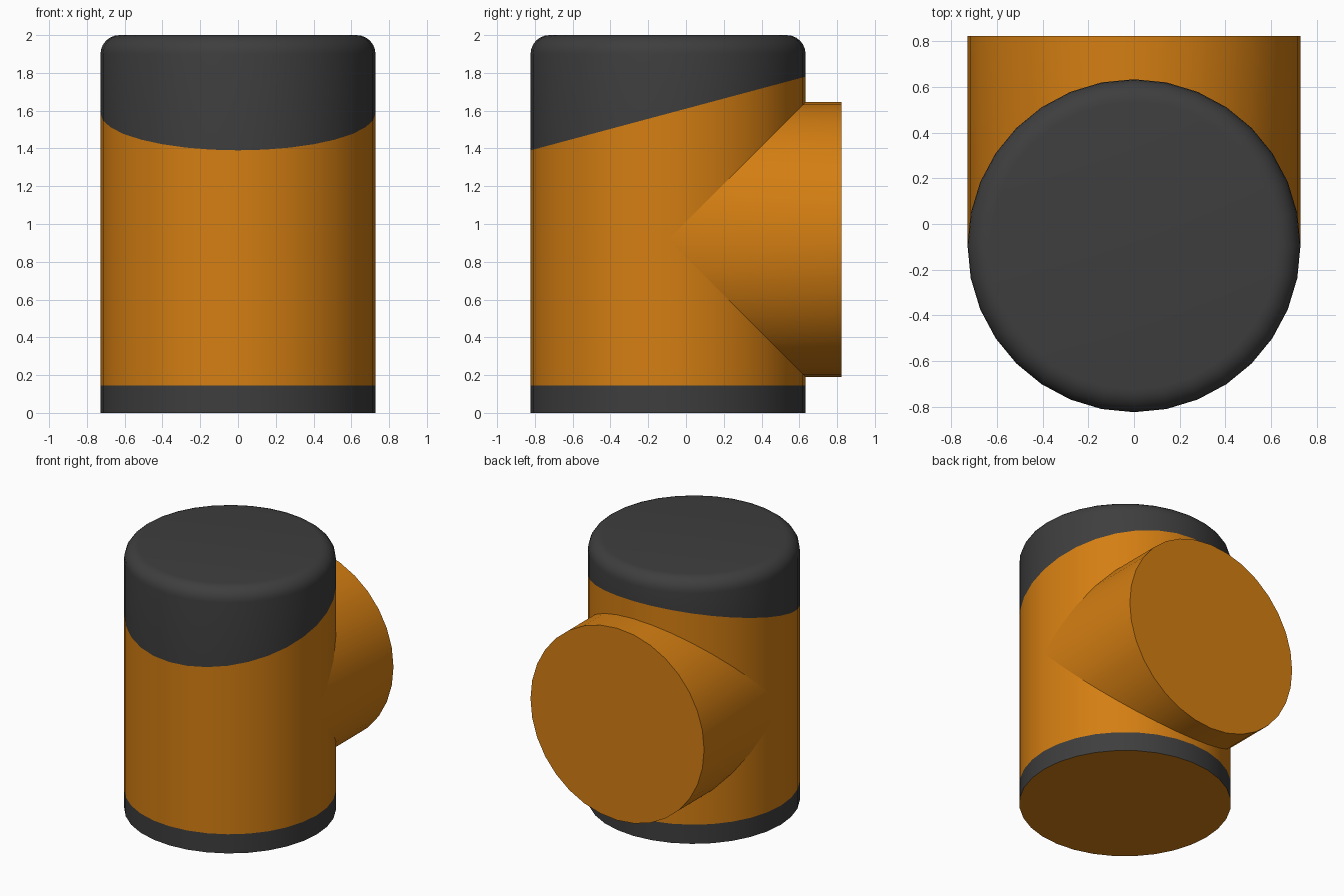
import bpy, bmesh
from math import sin, cos, pi, radians
from mathutils import Vector

if "Cube" in bpy.data.objects:
    bpy.data.objects.remove(bpy.data.objects["Cube"])

RADIUS, SIDES, AXIS_Y, BRANCH_Z = 0.728, 32, -0.095, 0.918


def material(name, rgb):
    mat = bpy.data.materials.new(name)
    mat.use_nodes = True
    mat.diffuse_color = (*rgb, 1)
    mat.node_tree.nodes["Principled BSDF"].inputs["Base Color"].default_value = (*rgb, 1)
    return mat


orange = material("amber orange", (0.66, 0.21, 0.006))
charcoal = material("charcoal", (0.048, 0.048, 0.048))


def loft(rings):
    """Skin a stack of vertex rings and close both ends."""
    bm = bmesh.new()
    loops = [[bm.verts.new(p) for p in ring] for ring in rings]
    for low, high in zip(loops, loops[1:]):
        for i in range(SIDES):
            j = (i + 1) % SIDES
            bm.faces.new((low[i], low[j], high[j], high[i]))
    bm.faces.new(loops[0])
    bm.faces.new(loops[-1])
    bmesh.ops.recalc_face_normals(bm, faces=bm.faces)
    return bm


def finish(bm, name, mats):
    mesh = bpy.data.meshes.new(name)
    bm.to_mesh(mesh)
    bm.free()
    for mat in mats:
        mesh.materials.append(mat)
    obj = bpy.data.objects.new(name, mesh)
    bpy.context.collection.objects.link(obj)
    bpy.ops.object.select_all(action="DESELECT")
    obj.select_set(True)
    bpy.context.view_layer.objects.active = obj
    bpy.ops.object.shade_smooth_by_angle(angle=radians(35))
    return obj


angles = [2 * pi * i / SIDES for i in range(SIDES)]

# Upright body: straight wall with a rounded top rim
rim = 0.1
profile = [(RADIUS, 0), (RADIUS, 0.145)]
profile += [(RADIUS - rim * (1 - cos(a)), 2 - rim * (1 - sin(a)))
            for a in (pi / 2 * k / 6 for k in range(7))]
bm = loft([[(r * cos(a), AXIS_Y + r * sin(a), z) for a in angles] for r, z in profile])

# Slanted colour boundary below the cap
origin = Vector((0, -0.823, 1.39))
normal = Vector((0, -0.39, 1.456)).normalized()
bmesh.ops.bisect_plane(bm, geom=bm.verts[:] + bm.edges[:] + bm.faces[:],
                       plane_co=origin, plane_no=normal)
for face in bm.faces:
    centre = face.calc_center_median()
    is_cap = (centre - origin).dot(normal) > 0
    is_base_band = 0.01 < centre.z < 0.145
    face.material_index = int(is_cap or is_base_band)
finish(bm, "body", [orange, charcoal])

# Side branch of equal radius, mitred where it enters the body
mitre, end = [], []
for a in angles:
    x, dz = RADIUS * cos(a), RADIUS * sin(a)
    mitre.append((x, AXIS_Y + max(0, abs(dz) - 0.03), BRANCH_Z + dz))
    end.append((x, 0.823, BRANCH_Z + dz))
bm = loft([mitre, end])
# Open the hidden inner end
inner = [f for f in bm.faces if len(f.verts) > 4 and f.calc_center_median().y < 0.8]
bmesh.ops.delete(bm, geom=inner, context="FACES_ONLY")
finish(bm, "side_branch", [orange])
